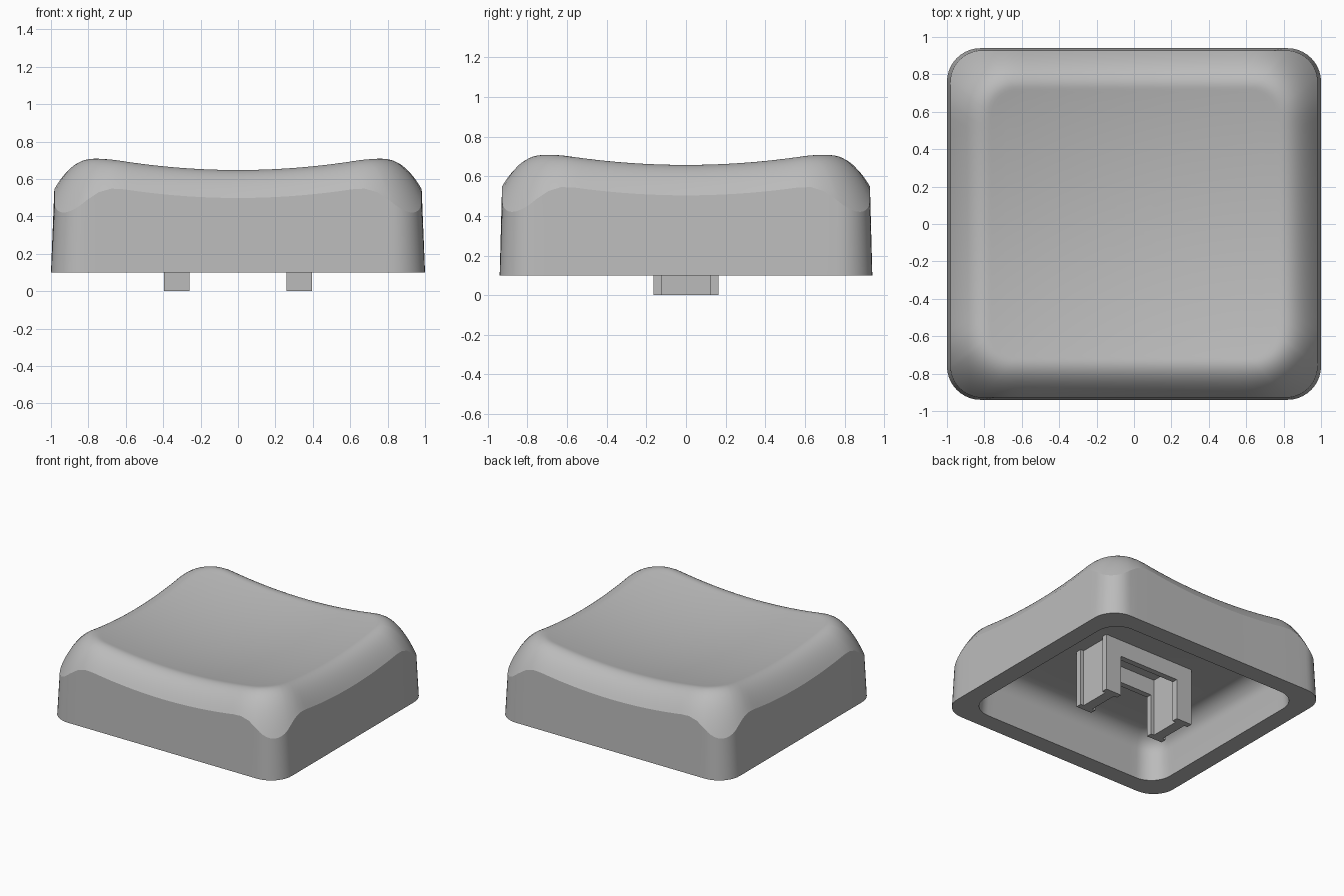
import bpy, bmesh, math

cube = bpy.data.objects.get("Cube")
if cube:
    bpy.data.objects.remove(cube, do_unlink=True)

# One plain grey plastic
grey = bpy.data.materials.new("grey_plastic")
grey.use_nodes = True
color = (0.5, 0.5, 0.5, 1)
grey.diffuse_color = color
grey.node_tree.nodes["Principled BSDF"].inputs["Base Color"].default_value = color

BASE, CEILING = 0.10, 0.45
SIDE, ARC = 24, 10


def finish(bm, name):
    bmesh.ops.recalc_face_normals(bm, faces=bm.faces)
    mesh = bpy.data.meshes.new(name)
    bm.to_mesh(mesh)
    bm.free()
    mesh.materials.append(grey)
    obj = bpy.data.objects.new(name, mesh)
    bpy.context.collection.objects.link(obj)
    return obj


def rounded_rect(hx, hy, r):
    """Outline with evenly cut sides and round corners."""
    arcs = []
    for q, (sx, sy) in enumerate([(1, 1), (-1, 1), (-1, -1), (1, -1)]):
        for i in range(ARC + 1):
            a = math.pi / 2 * (q + i / ARC)
            arcs.append((sx * (hx - r) + r * math.cos(a), sy * (hy - r) + r * math.sin(a)))
    pts = []
    for i, p in enumerate(arcs):
        pts.append(p)
        if i % (ARC + 1) == ARC:
            n = arcs[(i + 1) % len(arcs)]
            pts += [(p[0] + (n[0] - p[0]) * k / SIDE, p[1] + (n[1] - p[1]) * k / SIDE)
                    for k in range(1, SIDE)]
    return pts


def top_height(x, y):
    """Shallow spherical dish falling off outside a rounded rim."""
    r = 0.15
    dx = max(0, abs(x) - 0.775 + r)
    dy = max(0, abs(y) - 0.725 + r)
    d = max(0, math.hypot(dx, dy) - r)
    return 0.58 + 0.125 * (x * x + y * y) - 4.6 * d * d


# Cap: cavity, bottom rim, outer wall and dished top as one skin of rings
bm = bmesh.new()
rings, sharp = [], []


def add_ring(points, height, crease=False):
    ring = [bm.verts.new((x, y, height(x, y))) for x, y in points]
    if crease:
        sharp.append(ring)
    rings.append(ring)


fillet = 0.14
for i in range(8, -1, -1):
    a = math.pi / 2 * i / 8
    inset = fillet * (1 - math.cos(a)) + 0.015
    z = CEILING - fillet * (1 - math.sin(a))
    add_ring(rounded_rect(0.86 - inset, 0.80 - inset, 0.17 - inset * 0.6), lambda x, y: z)
add_ring(rounded_rect(0.86, 0.80, 0.17), lambda x, y: BASE, True)
add_ring(rounded_rect(1.0, 0.94, 0.18), lambda x, y: BASE, True)
edge = rounded_rect(0.982, 0.928, 0.17)
add_ring(edge, top_height, True)
scales = [1 - 0.3 * i / 20 for i in range(1, 21)] + [0.7 * (1 - i / 10) for i in range(1, 10)]
for s in scales:
    add_ring([(x * s, y * s) for x, y in edge], top_height)

count = len(edge)
for a, b in zip(rings, rings[1:]):
    for i in range(count):
        j = (i + 1) % count
        bm.faces.new((a[i], a[j], b[j], b[i]))
bm.faces.new(rings[0])
center = bm.verts.new((0, 0, top_height(0, 0)))
for i in range(count):
    bm.faces.new((rings[-1][i], rings[-1][(i + 1) % count], center))
for f in bm.faces:
    f.smooth = True
for ring in sharp:
    for i in range(count):
        bm.edges.get((ring[i], ring[(i + 1) % count])).smooth = False
finish(bm, "cap_shell")


# Stem prongs: I-shaped section reaching from the ceiling to the floor
def prong(name, cx):
    bm = bmesh.new()
    w, web, l, flange = 0.068, 0.04, 0.165, 0.12
    quarter = [(w, l), (w, flange), (web, flange)]
    right = quarter + [(x, -y) for x, y in reversed(quarter)]
    outline = right + [(-x, y) for x, y in reversed(right)]
    face = bm.faces.new([bm.verts.new((cx + x, y, 0)) for x, y in outline])
    up = bmesh.ops.extrude_face_region(bm, geom=[face])["geom"]
    bmesh.ops.translate(bm, vec=(0, 0, CEILING + 0.01),
                        verts=[v for v in up if isinstance(v, bmesh.types.BMVert)])
    finish(bm, name)


# Thin walls tying the two prongs together under the ceiling
def bridge(name, cy):
    bm = bmesh.new()
    bmesh.ops.create_cube(bm, size=1)
    bmesh.ops.scale(bm, vec=(0.53, 0.045, 0.14), verts=bm.verts)
    bmesh.ops.translate(bm, vec=(0, cy, CEILING - 0.06), verts=bm.verts)
    finish(bm, name)


for side, s in (("left", 1), ("right", -1)):
    prong("stem_prong_" + side, s * 0.327)
for side, s in (("back", 1), ("front", -1)):
    bridge("stem_bridge_" + side, s * 0.1425)
